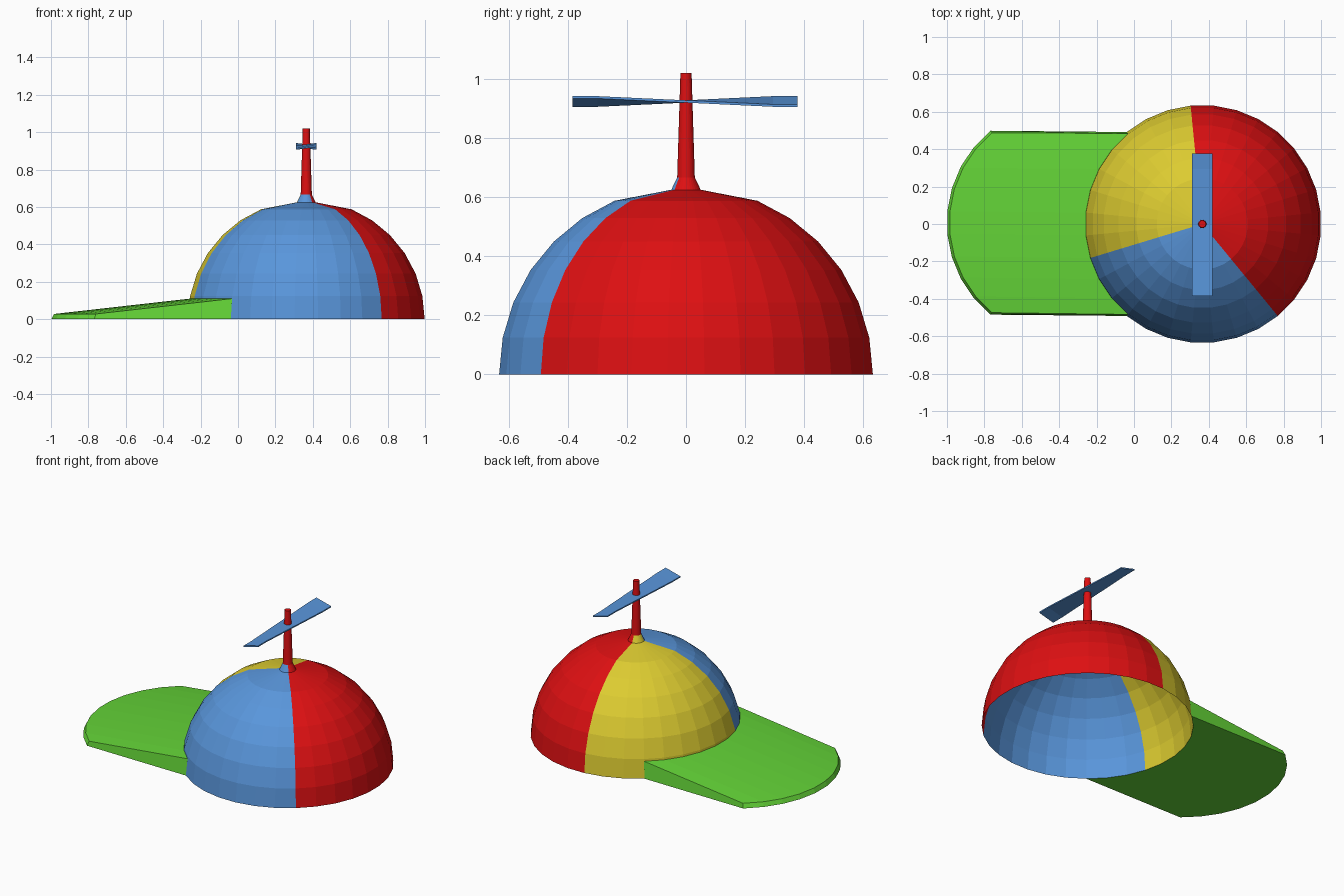
import bpy, bmesh, math

if "Cube" in bpy.data.objects:
    bpy.data.objects.remove(bpy.data.objects["Cube"])

CX, N, R = 0.365, 32, 0.636      # dome centre, sides, radius
STEP = 2 * math.pi / N


def material(name, rgb):
    m = bpy.data.materials.new(name)
    m.diffuse_color = (*rgb, 1)
    m.use_nodes = True
    m.node_tree.nodes["Principled BSDF"].inputs["Base Color"].default_value = m.diffuse_color
    return m


RED = material("red", (0.73, 0.005, 0.006))
YELLOW = material("yellow", (0.72, 0.60, 0.03))
BLUE = material("blue", (0.10, 0.305, 0.71))
GREEN = material("green", (0.125, 0.65, 0.038))


def finish(bm, name, mats):
    me = bpy.data.meshes.new(name)
    bm.to_mesh(me)
    bm.free()
    for m in mats:
        me.materials.append(m)
    ob = bpy.data.objects.new(name, me)
    bpy.context.collection.objects.link(ob)
    return ob


def ring_point(i, r, z, dx=0.0, dy=0.0):
    a = (i + 0.5) * STEP
    return (CX + r * math.cos(a) + dx, r * math.sin(a) + dy, z)


def lathe(bm, profile):
    """Revolve (radius, height) points; returns the vertex rings."""
    rings = [[bm.verts.new(ring_point(i, r, z)) for i in range(N)] for r, z in profile]
    for a, b in zip(rings, rings[1:]):
        for i in range(N):
            j = (i + 1) % N
            f = bm.faces.new((a[i], a[j], b[j], b[i]))
            # panel colour by sector: yellow 8-16, blue 17-26, otherwise red
            f.material_index = 1 if 8 <= i < 17 else 2 if 17 <= i < 27 else 0
    return rings


# Dome: open half sphere that flares up into the stem foot
bm = bmesh.new()
profile = [(R * math.cos(k * math.pi / 16), R * math.sin(k * math.pi / 16)) for k in range(7)]
lathe(bm, profile + [(0.05, 0.625), (0.03, 0.667)])
# sector i spans ring points i..i+1, so panel edges fall on ring points
finish(bm, "cap_dome", [RED, YELLOW, BLUE])

# Stem
bm = bmesh.new()
rings = lathe(bm, [(0.03, 0.667), (0.019, 1.02)])
bm.faces.new(rings[-1])
for f in bm.faces:
    f.material_index = 0
finish(bm, "propeller_stem", [RED])

# Brim: front arc of the dome swept forward, sloping down to a thin lip
bm = bmesh.new()
arc = range(11, 21)
SHIFT = (-0.73, 0.007)
rows = [
    [bm.verts.new(ring_point(i, 0.6255, 0.11)) for i in arc],
    [bm.verts.new(ring_point(i, 0.622, 0.028, *SHIFT)) for i in arc],
    [bm.verts.new(ring_point(i, R, 0.0, *SHIFT)) for i in arc],
    [bm.verts.new(ring_point(i, R, 0.0)) for i in arc],
]
for a, b in zip(rows, rows[1:]):
    for k in range(len(a) - 1):
        bm.faces.new((a[k], b[k], b[k + 1], a[k + 1]))
for k in (0, -1):                # side walls
    bm.faces.new([row[k] for row in rows])
bmesh.ops.recalc_face_normals(bm, faces=bm.faces)
finish(bm, "cap_brim", [GREEN])

# Propeller: flat bar with its two ends pitched opposite ways
bm = bmesh.new()
W, T, Z = 0.054, 0.004, 0.924
sections = []
for y, rise in ((-0.385, 0.014), (-0.3, 0.014), (0, 0), (0.295, -0.014), (0.377, -0.014)):
    sections.append([bm.verts.new((CX + s * W, y, Z + s * rise + t * T))
                     for s, t in ((-1, -1), (1, -1), (1, 1), (-1, 1))])
for a, b in zip(sections, sections[1:]):
    for i in range(4):
        j = (i + 1) % 4
        bm.faces.new((a[i], a[j], b[j], b[i]))
bm.faces.new(sections[0])
bm.faces.new(sections[-1])
bmesh.ops.recalc_face_normals(bm, faces=bm.faces)
finish(bm, "propeller_blades", [BLUE])
